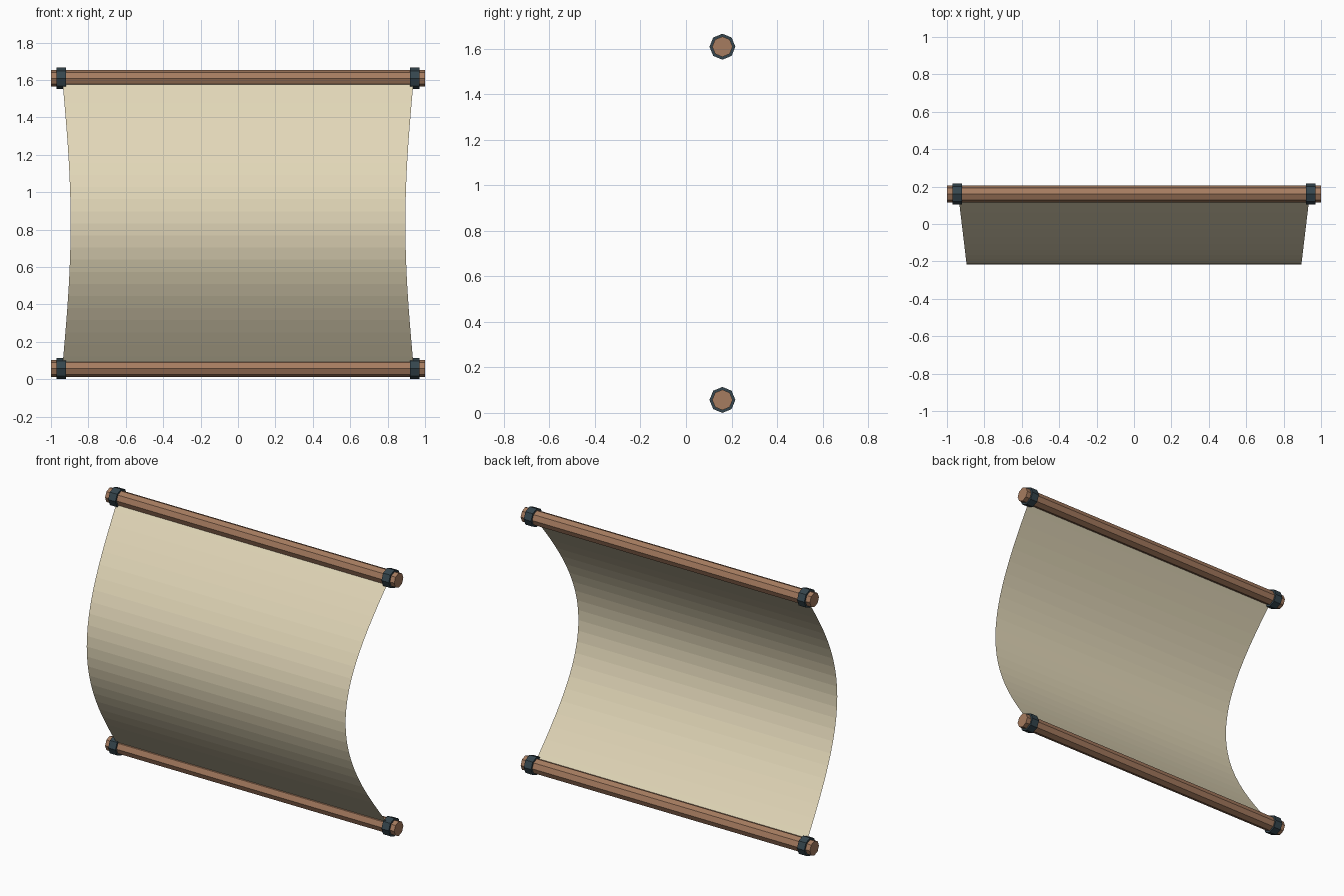
import bpy
import bmesh
from math import sin, pi

if "Cube" in bpy.data.objects:
    bpy.data.objects.remove(bpy.data.objects["Cube"])

BAR_Y = 0.16
BAR_Z = {"lower": 0.057, "upper": 1.609}


def material(name, rgb):
    m = bpy.data.materials.new(name)
    m.diffuse_color = (*rgb, 1)
    m.use_nodes = True
    m.node_tree.nodes["Principled BSDF"].inputs["Base Color"].default_value = m.diffuse_color
    return m


wood = material("wood", (0.38, 0.20, 0.115))
lashing = material("dark_lashing", (0.035, 0.06, 0.075))
canvas = material("canvas", (0.76, 0.68, 0.48))


def octagon_rod(name, x, z, radius, length, mat):
    """Eight-sided rod lying along x, with corners on the y and z axes."""
    bpy.ops.mesh.primitive_cylinder_add(
        vertices=8, radius=radius, depth=length,
        location=(x, BAR_Y, z), rotation=(0, pi / 2, 0))
    ob = bpy.context.object
    ob.name = name
    ob.data.materials.append(mat)
    return ob


# Horizontal spars with a collar near each end
for level, z in BAR_Z.items():
    octagon_rod(level + "_spar", 0, z, 0.045, 2.0, wood)
    for side, sx in (("left", -1), ("right", 1)):
        octagon_rod(f"{level}_{side}_collar", sx * 0.945, z, 0.057, 0.05, lashing)

# Billowing cloth: a single-layer strip bulging forward and narrowing mid-height
SEGMENTS = 24
bm = bmesh.new()
rows = []
for i in range(SEGMENTS + 1):
    t = i / SEGMENTS
    bulge = sin(pi * t)
    z = BAR_Z["lower"] + t * (BAR_Z["upper"] - BAR_Z["lower"])
    half = 0.94 - 0.045 * bulge
    y = BAR_Y - 0.376 * bulge
    rows.append([bm.verts.new((x, y, z)) for x in (-half, half)])
for a, b in zip(rows, rows[1:]):
    bm.faces.new((a[0], a[1], b[1], b[0]))
mesh = bpy.data.meshes.new("sail_cloth")
bm.to_mesh(mesh)
bm.free()
mesh.materials.append(canvas)
bpy.context.collection.objects.link(bpy.data.objects.new("sail_cloth", mesh))
